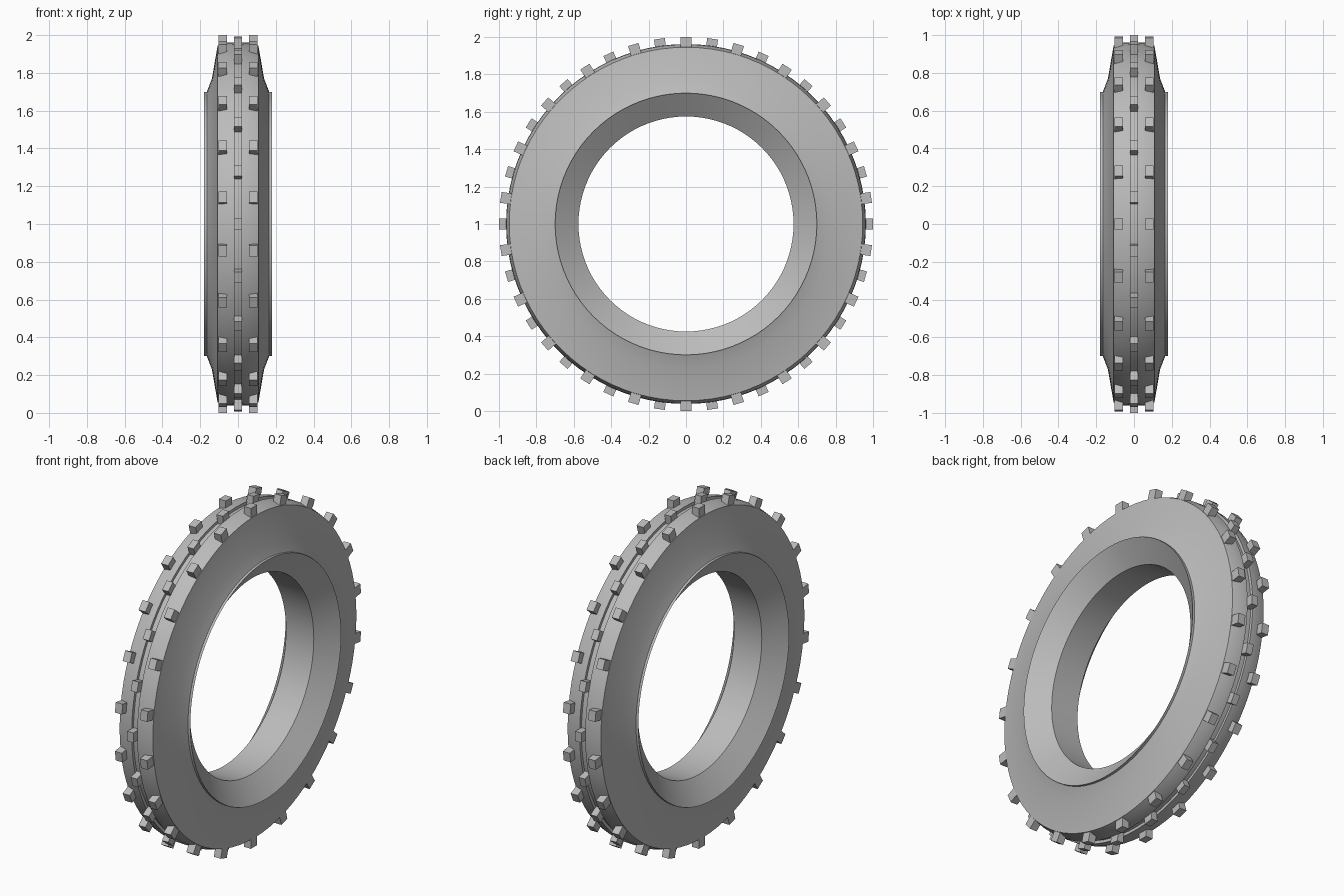
import bpy
import bmesh
from math import cos, sin, pi, radians
from mathutils import Matrix

cube = bpy.data.objects.get("Cube")
if cube:
    bpy.data.objects.remove(cube)

SEGMENTS = 88
STEPS = 44  # tread rows, alternating shoulder pairs and centre knobs

rubber = bpy.data.materials.new("grey_rubber")
rubber.use_nodes = True
GREY = (0.5, 0.5, 0.5, 1)
rubber.diffuse_color = GREY
rubber.node_tree.nodes["Principled BSDF"].inputs["Base Color"].default_value = GREY


def make_object(name, bm):
    mesh = bpy.data.meshes.new(name)
    bmesh.ops.recalc_face_normals(bm, faces=bm.faces)
    bm.to_mesh(mesh)
    bm.free()
    mesh.materials.append(rubber)
    obj = bpy.data.objects.new(name, mesh)
    bpy.context.collection.objects.link(obj)
    return obj


# Tyre body: half profile (x, radius) mirrored, then spun around the x axis
half = [(0.018, 0.945), (0.018, 0.962), (0.06, 0.96), (0.108, 0.945),
        (0.138, 0.77), (0.165, 0.70), (0.18, 0.70), (0.09, 0.575)]
profile = half + [(-x, r) for x, r in reversed(half)]
bm = bmesh.new()
rings = []
for i in range(SEGMENTS):
    a = 2 * pi * i / SEGMENTS
    rings.append([bm.verts.new((x, r * sin(a), 1 + r * cos(a))) for x, r in profile])
for i, ring in enumerate(rings):
    following = rings[(i + 1) % SEGMENTS]
    for j in range(len(profile)):
        k = (j + 1) % len(profile)
        bm.faces.new((ring[j], ring[k], following[k], following[j]))
body = make_object("tyre_body", bm)
bpy.context.view_layer.objects.active = body
body.select_set(True)
bpy.ops.object.shade_smooth_by_angle(angle=radians(30))


# Tread knobs: small blocks repeated around the tyre
def knob_ring(name, x, width, first):
    bm = bmesh.new()
    for i in range(first, STEPS, 2):
        place = (Matrix.Translation((0, 0, 1))
                 @ Matrix.Rotation(2 * pi * i / STEPS, 4, 'X')
                 @ Matrix.Translation((x, 0, 0.965))
                 @ Matrix.Diagonal((width, 0.058, 0.07, 1)))
        bmesh.ops.create_cube(bm, size=1, matrix=place)
    make_object(name, bm)


knob_ring("centre_knobs", 0, 0.04, 1)
knob_ring("left_shoulder_knobs", 0.082, 0.045, 0)
knob_ring("right_shoulder_knobs", -0.082, 0.045, 0)
